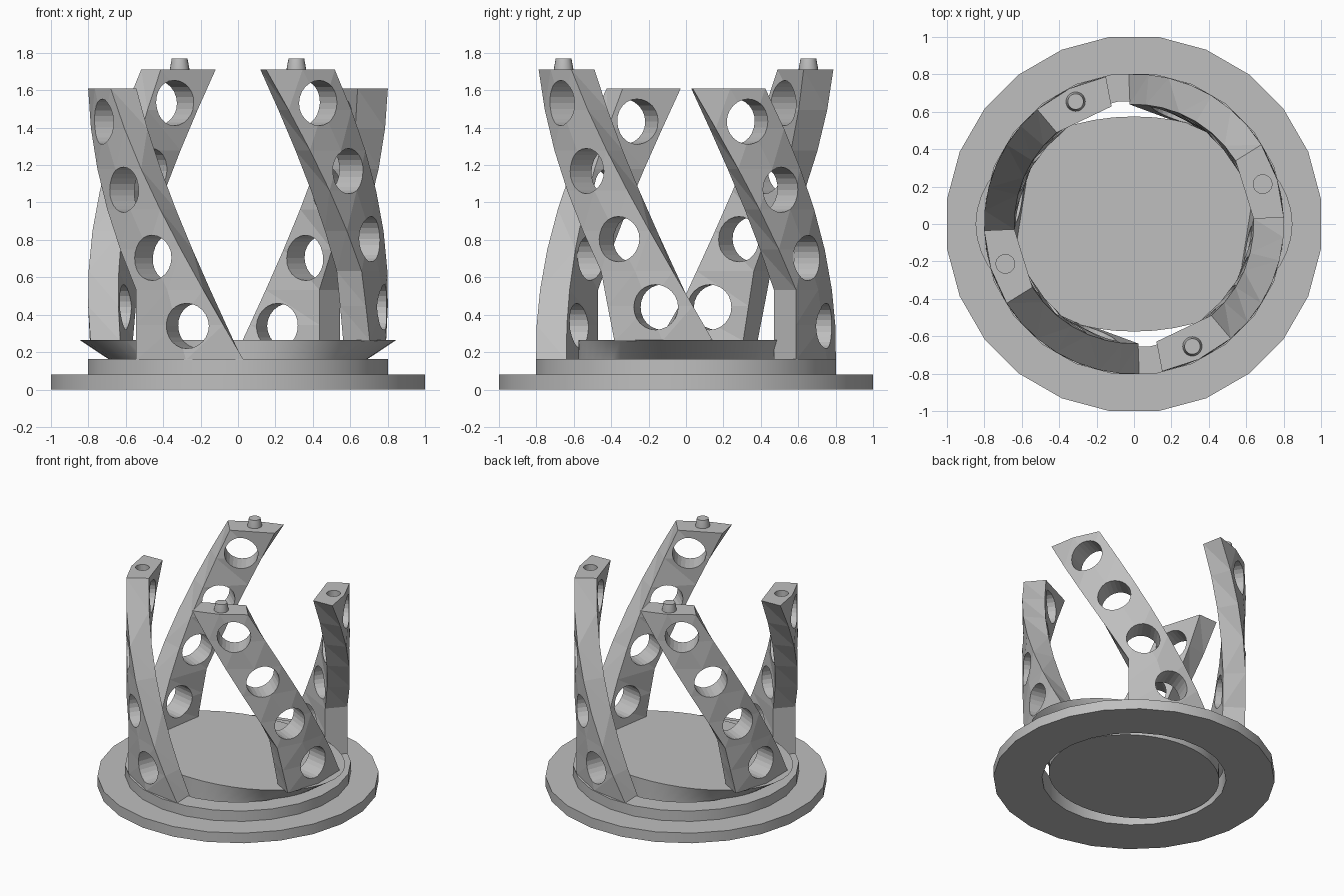
import bpy, bmesh
from math import sin, cos, radians, pi

cube = bpy.data.objects.get("Cube")
if cube:
    bpy.data.objects.remove(cube)

grey = bpy.data.materials.new("plain_grey")
grey.use_nodes = True
GREY = (0.52, 0.52, 0.52, 1)
grey.diffuse_color = GREY
grey.node_tree.nodes["Principled BSDF"].inputs["Base Color"].default_value = GREY

R_IN, R_OUT = 0.64, 0.802   # leg radii
R_HOLE = 0.66               # opening in the base ring
TWIST = 41.5                # degrees of helix per unit of height
HALF = 14.7                 # half the angular width of a leg


def polar(r, deg, z):
    return (r * cos(radians(deg)), r * sin(radians(deg)), z)


def finish(bm, name, smooth=False):
    bmesh.ops.recalc_face_normals(bm, faces=bm.faces)
    mesh = bpy.data.meshes.new(name)
    bm.to_mesh(mesh)
    bm.free()
    obj = bpy.data.objects.new(name, mesh)
    bpy.context.collection.objects.link(obj)
    mesh.materials.append(grey)
    if smooth:
        bpy.ops.object.select_all(action='DESELECT')
        obj.select_set(True)
        bpy.context.view_layer.objects.active = obj
        bpy.ops.object.shade_smooth_by_angle(angle=radians(30))
    return obj


def loft(name, rings, sides, closed=False, turn=0.0):
    """Skin elliptical rings (x radius, y radius, z); capped unless closed."""
    bm = bmesh.new()
    loops = []
    for a, b, z in rings:
        angles = [2 * pi * (i + turn) / sides for i in range(sides)]
        loops.append([bm.verts.new((a * cos(t), b * sin(t), z)) for t in angles])
    pairs = list(zip(loops, loops[1:]))
    if closed:
        pairs.append((loops[-1], loops[0]))
    else:
        bm.faces.new(loops[0])
        bm.faces.new(loops[-1])
    for lo, hi in pairs:
        for i in range(sides):
            j = (i + 1) % sides
            bm.faces.new((lo[i], lo[j], hi[j], hi[i]))
    return finish(bm, name, smooth=True)


# Stepped base ring
loft("base_ring", [(r, r, z) for r, z in (
    (R_HOLE, 0), (1.0086, 0), (1.0086, 0.08), (0.81, 0.08), (0.81, 0.162), (R_HOLE, 0.162))],
    24, closed=True, turn=0.5)

# Floor plate, flaring along x to carry the raised legs
loft("floor_plate", [(0.635, 0.575, 0.02), (0.635, 0.575, 0.125), (0.847, 0.575, 0.265)], 48)


def add_cylinder(bm, radius, depth, direction, centre):
    verts = bmesh.ops.create_cone(bm, cap_ends=True, segments=24, radius1=radius,
                                  radius2=radius, depth=depth)["verts"]
    if direction is not None:      # lay the bore along a radius
        for v in verts:
            x, y, z = v.co
            c, s = cos(radians(direction)), sin(radians(direction))
            v.co = (z * c - y * s, z * s + y * c, x)
    bmesh.ops.translate(bm, vec=centre, verts=verts)


def build_leg(name, top_angle, z0, z1, lean, socket):
    bm = bmesh.new()
    kink = z1 - (30 + HALF) / TWIST
    levels = [z0, (z0 + kink) / 2] + [kink + (z1 - kink) * i / 5 for i in range(6)]
    sections = []
    for z in levels:
        mid = top_angle + TWIST * (z1 - z)
        # the trailing edge drops straight to a wide foot below the kink
        foot = top_angle + 30 + lean * max(0, kink - z) / (kink - z0)
        lo, hi = min(mid - HALF, foot), mid + HALF
        # curved outside, flat inside
        ring = [polar(R_OUT, a, z) for a in (lo, (lo + hi) / 2, hi)]
        ring += [polar(R_IN, a, z) for a in (hi, lo)]
        sections.append([bm.verts.new(p) for p in ring])
    bm.faces.new(sections[0])
    bm.faces.new(sections[-1])
    for a, b in zip(sections, sections[1:]):
        for i in range(len(a)):
            j = (i + 1) % len(a)
            bm.faces.new((a[i], a[j], b[j], b[i]))
    bmesh.ops.triangulate(bm, faces=bm.faces)
    leg = finish(bm, name)

    # Four radial lightening holes and, on low legs, a socket in the top
    cut = bmesh.new()
    for i in range(4):
        z = z1 - 0.178 - 0.364 * i
        ang = top_angle + TWIST * (z1 - z)
        add_cylinder(cut, 0.121, 0.5, ang, polar(0.72, ang, z))
    if socket:
        add_cylinder(cut, 0.05, 0.1, None, polar(0.72, top_angle, z1))
    cutter = finish(cut, name + "_cutter")
    mod = leg.modifiers.new("holes", 'BOOLEAN')
    mod.operation = 'DIFFERENCE'
    mod.solver = 'EXACT'
    mod.object = cutter
    bpy.context.view_layer.update()
    cut_mesh = bpy.data.meshes.new_from_object(
        leg.evaluated_get(bpy.context.evaluated_depsgraph_get()))
    leg.modifiers.clear()
    leg.data = cut_mesh
    bpy.data.objects.remove(cutter)


# Two low legs with sockets and two raised legs with pins
for side, turn in (("right", 0), ("left", 180)):
    build_leg(side + "_socket_leg", 197.2 + turn, 0.158, 1.61, 0, True)
    build_leg(side + "_pin_leg", 115.5 + turn, 0.26, 1.71, 6, False)
    pin = loft(side + "_pin", [(0.052, 0.052, 1.7), (0.052, 0.052, 1.715),
                               (0.042, 0.042, 1.77)], 20)
    pin.location = polar(0.725, 115.5 + turn, 0)
